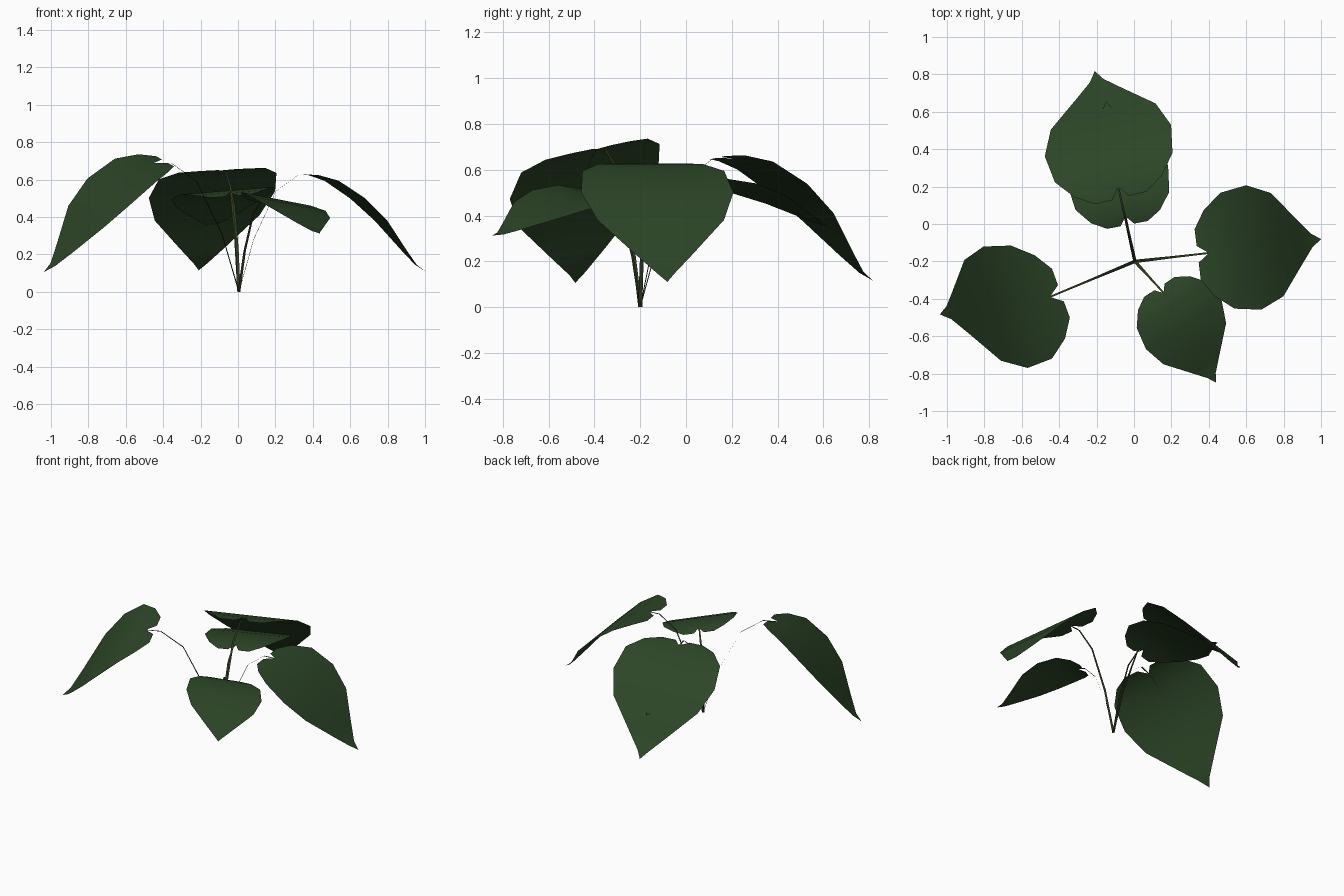
import bpy
from math import radians, sin, cos
from mathutils import Matrix, Vector

if "Cube" in bpy.data.objects:
    bpy.data.objects.remove(bpy.data.objects["Cube"])


def material(name, rgb):
    m = bpy.data.materials.new(name)
    m.diffuse_color = (*rgb, 1)
    m.use_nodes = True
    m.node_tree.nodes["Principled BSDF"].inputs["Base Color"].default_value = m.diffuse_color
    return m


LEAF = material("leaf_green", (0.025, 0.06, 0.02))
STALK = material("stalk_green", (0.03, 0.045, 0.015))


def add_object(name, verts, faces, mat):
    me = bpy.data.meshes.new(name)
    me.from_pydata(verts, [], faces)
    me.polygons.foreach_set("use_smooth", [True] * len(me.polygons))
    me.materials.append(mat)
    ob = bpy.data.objects.new(name, me)
    bpy.context.collection.objects.link(ob)
    return ob


# Leaf section rows from the notch to the tip: distance forward, drop, half width
ROWS = [(0, 0, 0.23), (0.1, -0.03, 0.312), (0.242, -0.125, 0.335),
        (0.368, -0.245, 0.278), (0.489, -0.4, 0.12), (0.555, -0.48, 0.036)]
TIP = (0.605, 0, -0.515)
# Rounded lobe points behind the notch
LOBE = [(-0.06, 0.045, 0.003), (-0.06, 0.135, 0.003)]


def leaf(name, mat4):
    n = len(ROWS)
    verts = [(x, 0, z) for x, z, w in ROWS] + [TIP]
    faces = []
    for side in (1, -1):
        b = len(verts)
        verts += [(x, side * w, z) for x, z, w in ROWS]
        verts += [(x, side * y, z) for x, y, z in LOBE]
        part = [(i, i + 1, b + i + 1, b + i) for i in range(n - 1)]
        part += [(n - 1, n, b + n - 1), (0, b, b + n + 1, b + n)]
        faces += [f if side == 1 else f[::-1] for f in part]
    add_object(name, [mat4 @ Vector(v) for v in verts], faces, LEAF)


def stalk(name, notch, az, mat4):
    # Flat ribbon that rises steeply, arches over and runs in under the leaf
    root = Vector((0.005, -0.2, 0))
    d = notch - root
    pts = [root + Vector((d.x * r, d.y * r, d.z * h)) for r, h in
           ((0, 0), (0.2, 0.45), (0.5, 0.86), (0.8, 1.0), (1, 1))]
    pts += [mat4 @ Vector((0.1, 0, -0.032)), mat4 @ Vector((0.19, 0, -0.095))]
    widths = (0.009, 0.008, 0.006, 0.005, 0.005, 0.004, 0.001)
    across = Vector((-sin(az), cos(az), 0))
    verts = []
    for p, w in zip(pts, widths):
        verts += [p - across * w, p + across * w]
    faces = [(2 * i, 2 * i + 2, 2 * i + 3, 2 * i + 1) for i in range(len(pts) - 1)]
    add_object(name, verts, faces, STALK)


# name, notch position, heading, size, pitch up, roll
PLANT = [
    ("back", (-0.085, 0.2, 0.65), 104, 1.04, 0, -3),
    ("right", (0.40, -0.155, 0.625), 7, 1.0, 0, 0),
    ("front", (0.16, -0.37, 0.49), -53, 0.73, 22, -10),
    ("left", (-0.45, -0.39, 0.69), 199, 1.05, -5, -11),
    ("lower_back", (-0.045, 0.04, 0.53), 103, 0.82, 24, -5),
]
for name, pos, heading, size, pitch, roll in PLANT:
    notch = Vector(pos)
    az = radians(heading)
    m = (Matrix.Translation(notch) @ Matrix.Rotation(az, 4, 'Z')
         @ Matrix.Rotation(radians(-pitch), 4, 'Y')
         @ Matrix.Rotation(radians(roll), 4, 'X') @ Matrix.Scale(size, 4))
    leaf(name + "_leaf", m)
    stalk(name + "_stalk", notch, az, m)
